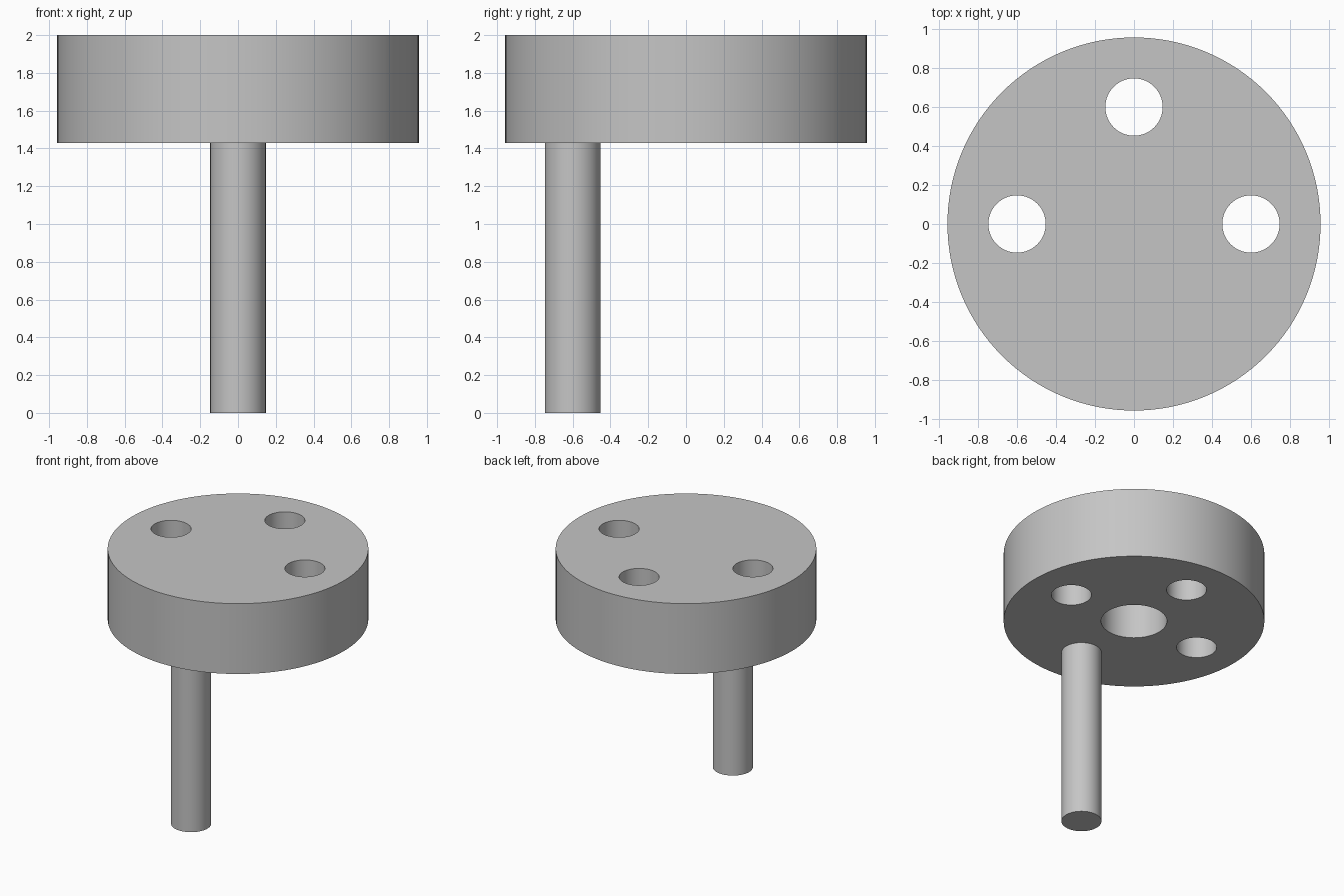
import bpy
from math import radians

cube = bpy.data.objects.get("Cube")
if cube:
    bpy.data.objects.remove(cube, do_unlink=True)

TOP, BOTTOM = 2.0, 1.43
RIM, RING, BORE, HUB, HUB_DEPTH = 0.957, 0.6, 0.147, 0.242, 0.43

grey = bpy.data.materials.new("plain grey")
grey.use_nodes = True
colour = (0.56, 0.56, 0.56, 1)
grey.diffuse_color = colour
grey.node_tree.nodes["Principled BSDF"].inputs["Base Color"].default_value = colour


def cylinder(name, radius, z0, z1, x=0, y=0, sides=64):
    bpy.ops.mesh.primitive_cylinder_add(
        vertices=sides, radius=radius, depth=z1 - z0, location=(x, y, (z0 + z1) / 2))
    ob = bpy.context.object
    ob.name = name
    ob.data.materials.append(grey)
    return ob


def combine(target, other, operation):
    mod = target.modifiers.new(other.name, "BOOLEAN")
    mod.operation = operation
    mod.solver = "EXACT"
    mod.object = other
    bpy.context.view_layer.objects.active = target
    bpy.ops.object.modifier_apply(modifier=mod.name)
    bpy.data.objects.remove(other, do_unlink=True)


# Thick round disc
disc = cylinder("disc_with_pin", RIM, BOTTOM, TOP, sides=128)

# Three through holes, and a blind hub socket in the underside
for name, x, y in (("left", RING, 0), ("right", -RING, 0), ("back", 0, RING)):
    combine(disc, cylinder(name + "_hole", BORE, BOTTOM - 0.1, TOP + 0.1, x, y), "DIFFERENCE")
combine(disc, cylinder("hub_socket", HUB, BOTTOM - 0.1, BOTTOM + HUB_DEPTH), "DIFFERENCE")

# Long pin at the front, fused into the disc
combine(disc, cylinder("pin", BORE, 0, BOTTOM + 0.2, 0, -RING), "UNION")

# Smooth walls with crisp rims
bpy.ops.object.select_all(action="DESELECT")
disc.select_set(True)
bpy.context.view_layer.objects.active = disc
bpy.ops.object.shade_smooth_by_angle(angle=radians(30))
